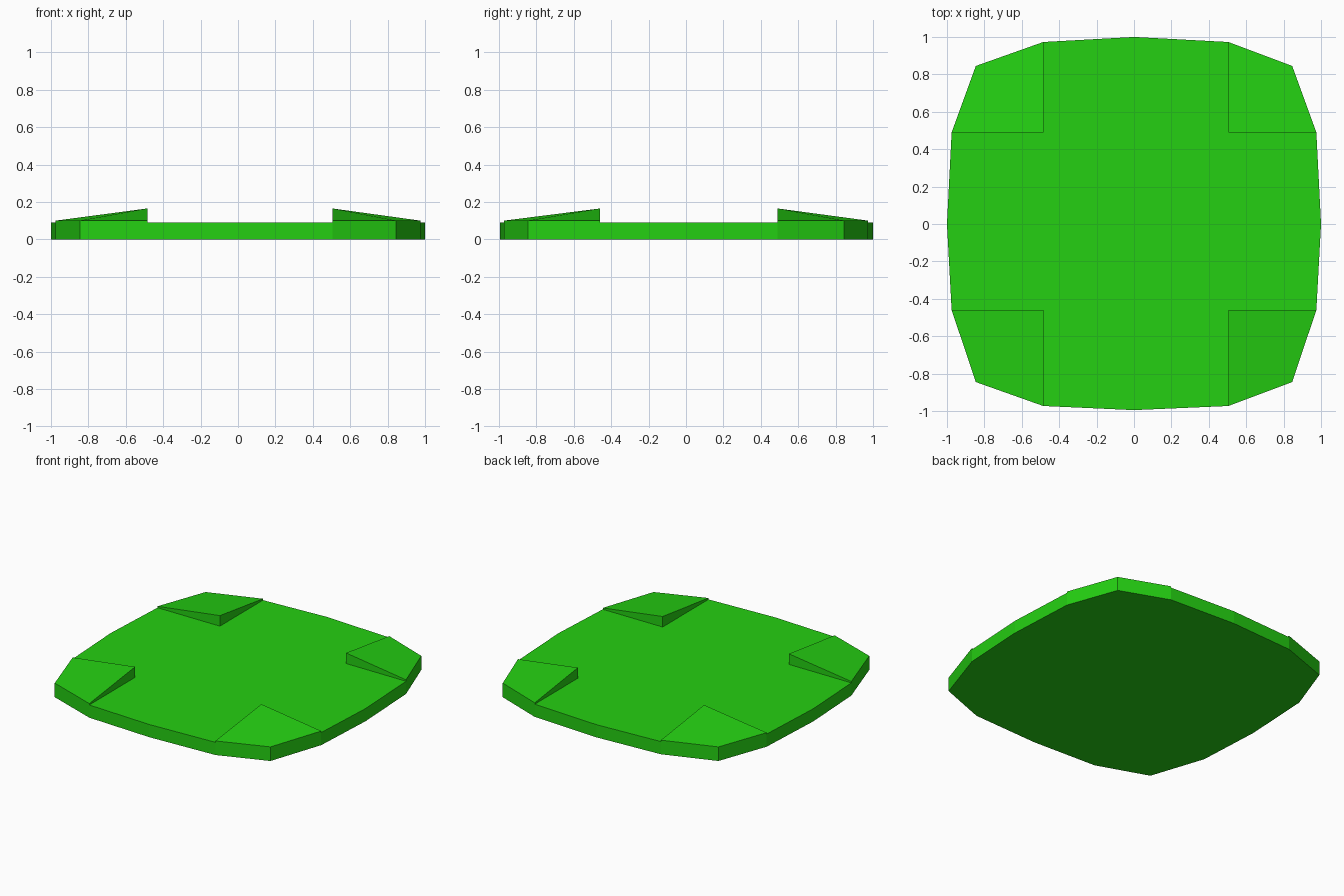
import bpy
import bmesh

cube = bpy.data.objects.get("Cube")
if cube:
    bpy.data.objects.remove(cube)

green = bpy.data.materials.new("bright_green")
green.use_nodes = True
colour = (0.018, 0.63, 0.006, 1)
green.diffuse_color = colour
green.node_tree.nodes["Principled BSDF"].inputs["Base Color"].default_value = colour

SLAB_TOP, PAD_EDGE, PAD_PEAK = 0.09, 0.1, 0.165
LEFT, RIGHT, FRONT, BACK = 0.505, -0.485, -0.46, 0.49  # inner pad edges


def prism(name, outline, bottom, tops, closed):
    """Upright solid over an outline, with a height for each top corner."""
    bm = bmesh.new()
    low = [bm.verts.new((x, y, bottom)) for x, y in outline]
    high = [bm.verts.new((x, y, z)) for (x, y), z in zip(outline, tops)]
    bm.faces.new(high)
    if closed:
        bm.faces.new(low[::-1])
    n = len(outline)
    for i in range(n):
        j = (i + 1) % n
        bm.faces.new((low[i], low[j], high[j], high[i]))
    mesh = bpy.data.meshes.new(name)
    bm.to_mesh(mesh)
    bm.free()
    mesh.materials.append(green)
    obj = bpy.data.objects.new(name, mesh)
    bpy.context.collection.objects.link(obj)


# Corner pads: low along the rim, rising to a peak at the inner corner
outline = []
for name, x, y, mid in (
    ("back_left_pad", LEFT, BACK, (0, 1)),
    ("back_right_pad", RIGHT, BACK, (-1, 0)),
    ("front_right_pad", RIGHT, FRONT, (0, -0.995)),
    ("front_left_pad", LEFT, FRONT, (1, 0)),
):
    sx, sy = (1 if x > 0 else -1), (1 if y > 0 else -1)
    side = (sx * 0.975, y)
    corner = (sx * 0.846, sy * 0.845)
    end = (x, sy * 0.973)
    rim = [side, corner, end] if sx * sy > 0 else [end, corner, side]
    prism(name, [(x, y)] + rim, SLAB_TOP, [PAD_PEAK] + [PAD_EDGE] * 3, False)
    outline += rim + [mid]

# Bulged square slab sharing the rim of the pads
prism("slab", outline, 0, [SLAB_TOP] * len(outline), True)
